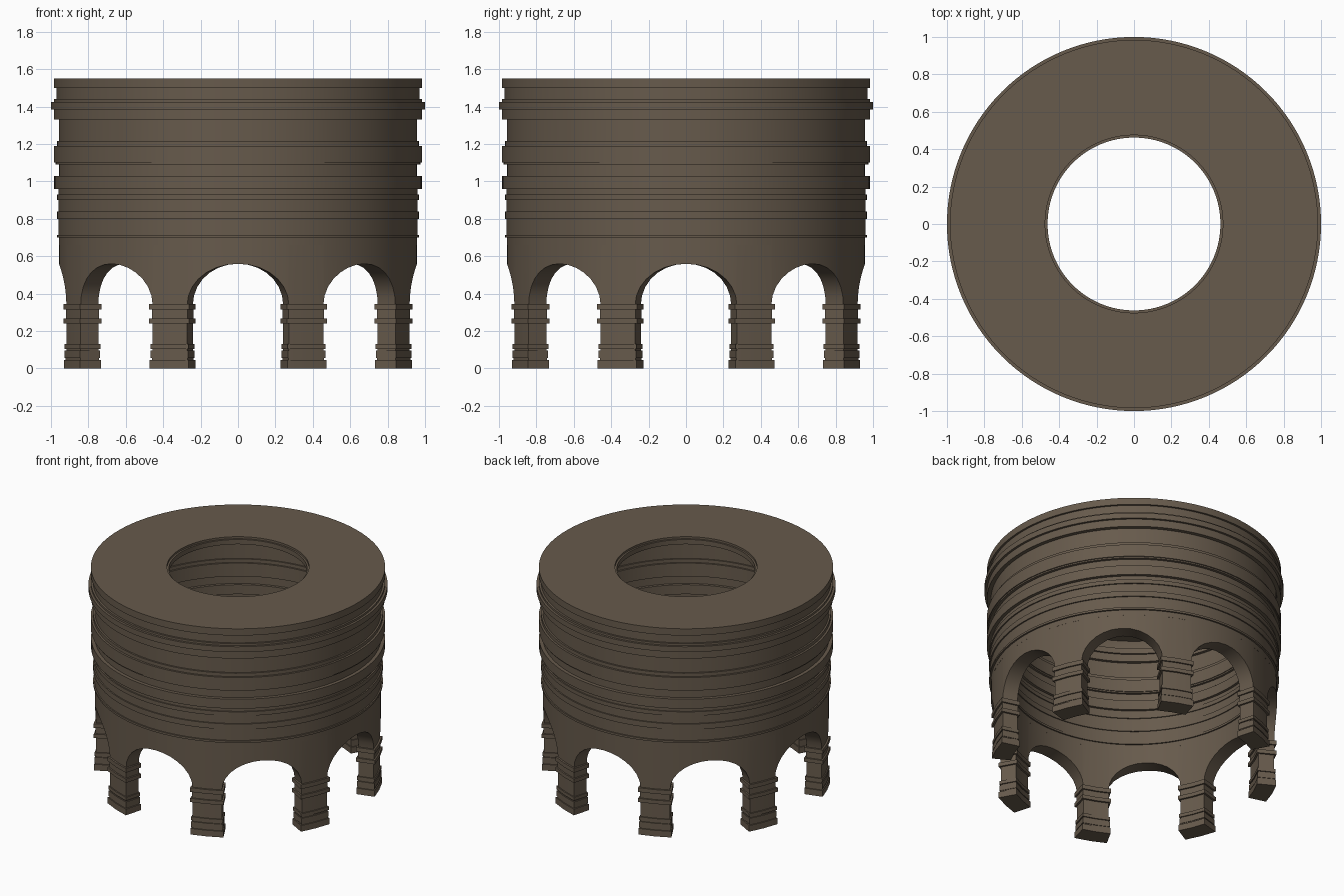
import bpy, bmesh, math

if "Cube" in bpy.data.objects:
    bpy.data.objects.remove(bpy.data.objects["Cube"])

stone = bpy.data.materials.new("brown_stone")
stone.diffuse_color = (0.135, 0.103, 0.072, 1)
stone.use_nodes = True
stone.node_tree.nodes["Principled BSDF"].inputs["Base Color"].default_value = stone.diffuse_color

R_OUT, R_IN, Z_SPRING, Z_CROWN = 0.957, 0.85, 0.34, 0.56
BAYS, HALF_OPEN = 8, math.radians(16.5)
BAY = 2 * math.pi / BAYS
HALF_PIER = BAY / 2 - HALF_OPEN


def finish(name, bm, angle=30):
    bmesh.ops.remove_doubles(bm, verts=bm.verts, dist=1e-5)
    bmesh.ops.recalc_face_normals(bm, faces=bm.faces)
    me = bpy.data.meshes.new(name)
    bm.to_mesh(me)
    bm.free()
    me.materials.append(stone)
    ob = bpy.data.objects.new(name, me)
    bpy.context.collection.objects.link(ob)
    bpy.ops.object.select_all(action='DESELECT')
    ob.select_set(True)
    bpy.context.view_layer.objects.active = ob
    bpy.ops.object.shade_smooth_by_angle(angle=math.radians(angle))
    return ob


def polar(bm, r, a, z):
    return bm.verts.new((r * math.cos(a), r * math.sin(a), z))


def lathe(name, profile, n=128):
    """Revolve a closed (r, z) profile around z."""
    bm = bmesh.new()
    rings = [[polar(bm, r, 2 * math.pi * i / n, z) for r, z in profile] for i in range(n)]
    m = len(profile)
    for i in range(n):
        a, b = rings[i], rings[(i + 1) % n]
        for j in range(m):
            k = (j + 1) % m
            bm.faces.new((a[j], b[j], b[k], a[k]))
    return finish(name, bm)


# Drum wall: (top of band, how far it projects), same mouldings inside and out
bands = [(0.70, 0), (0.715, 0.012), (0.80, 0.003), (0.84, 0.012), (0.90, 0.003),
         (0.93, 0.012), (0.96, 0.003), (1.03, 0.026), (1.09, 0.001), (1.10, 0.02),
         (1.19, 0.027), (1.215, 0.012), (1.33, 0.0), (1.385, 0.027), (1.425, 0.043),
         (1.44, 0.027), (1.50, 0.013), (1.55, 0.027)]
outer, inner, z0 = [], [], 0.66
for z1, e in bands:
    outer += [(R_OUT + e, z0), (R_OUT + e, z1)]
    if z1 < 1.5:
        inner += [(R_IN - e * 0.8, z0), (R_IN - e * 0.8, z1)]
    z0 = z1
# roof ring with a stepped round opening closes the top of the profile
roof = [(0.475, 1.55), (0.475, 1.535), (0.462, 1.535), (0.462, 1.50), (R_IN, 1.50)]
lathe("drum_and_roof", outer + roof + inner[::-1])

# Arcade: wall strip whose lower edge follows eight round arches
STEPS = 14
cols = []
for b in range(BAYS):
    for i in range(STEPS + 1):
        p = math.pi * (1 - i / STEPS)
        cols.append((b * BAY + HALF_OPEN * math.cos(p),
                     Z_SPRING + (Z_CROWN - Z_SPRING) * math.sin(p)))
    cols.append((b * BAY + BAY / 2, Z_SPRING))
bm = bmesh.new()
loops = [[polar(bm, R_OUT, a, z), polar(bm, R_OUT, a, 0.70),
          polar(bm, R_IN, a, 0.70), polar(bm, R_IN, a, z)] for a, z in cols]
for i, a in enumerate(loops):
    b = loops[(i + 1) % len(loops)]
    for j in range(4):
        k = (j + 1) % 4
        bm.faces.new((a[j], b[j], b[k], a[k]))
finish("arcade", bm)

# Piers: stacked moulded blocks under each arch springing
levels = [(0.045, 0.011), (0.055, 0.003), (0.095, 0.007), (0.105, 0.0), (0.13, 0.008),
          (0.24, 0.0), (0.268, 0.013), (0.315, 0.002), (0.346, 0.013)]
for p in range(BAYS):
    c = (p + 0.5) * BAY
    bm = bmesh.new()
    prev, z0 = None, 0.0
    for z1, e in levels:
        for z in (z0, z1):
            h = HALF_PIER + e / 0.9
            ring = [polar(bm, R_OUT + e, c + t * h, z) for t in (-1, 0, 1)]
            ring += [polar(bm, R_IN - e, c + t * h, z) for t in (1, 0, -1)]
            if prev:
                for j in range(6):
                    k = (j + 1) % 6
                    bm.faces.new((prev[j], prev[k], ring[k], ring[j]))
            else:
                bm.faces.new(ring[::-1])
            prev = ring
        z0 = z1
    bm.faces.new(prev)
    finish("pier_%d" % (p + 1), bm)
